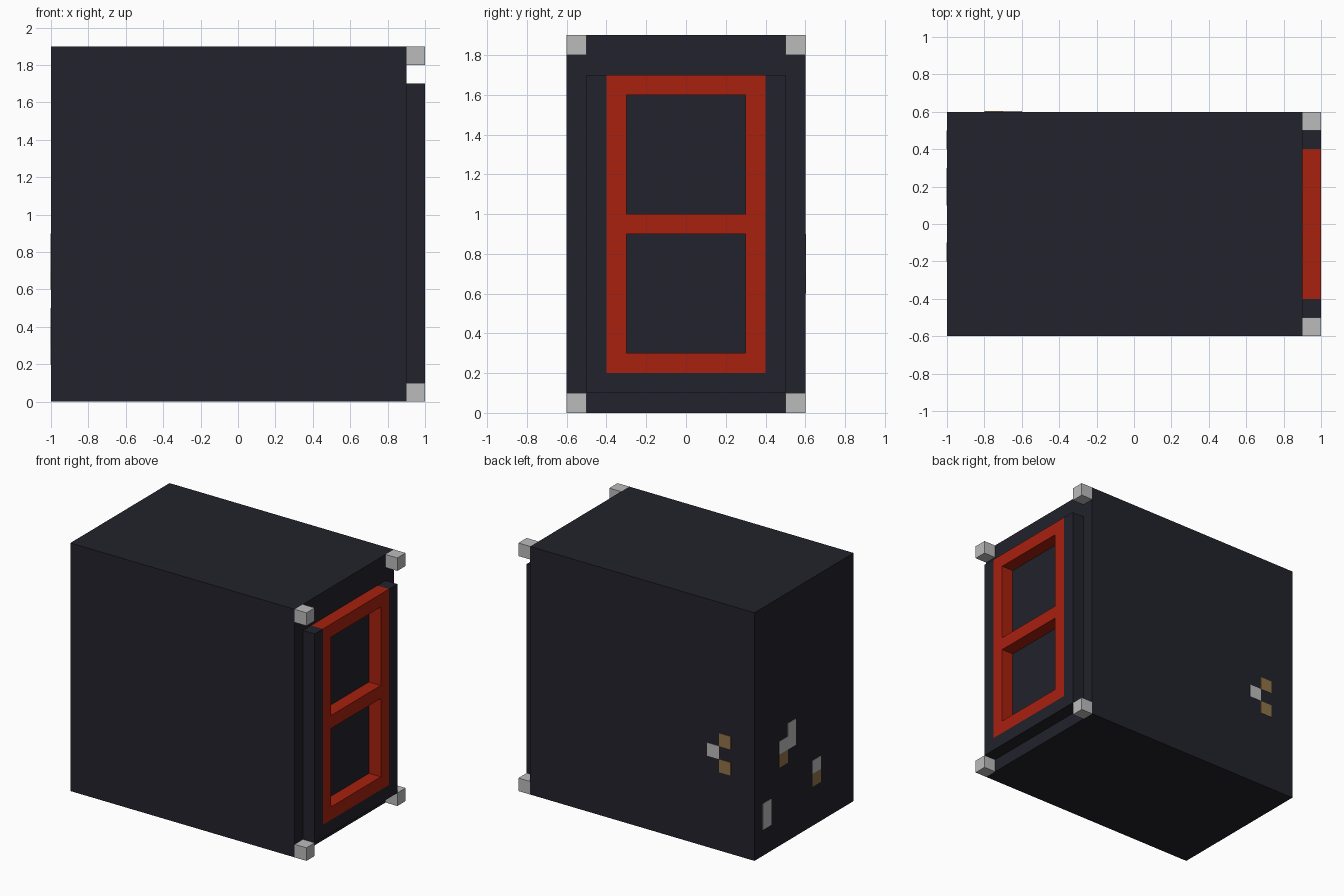
import bpy

old = bpy.data.objects.get("Cube")
if old:
    bpy.data.objects.remove(old, do_unlink=True)


def make_material(name, rgb):
    mat = bpy.data.materials.new(name)
    mat.use_nodes = True
    mat.diffuse_color = (*rgb, 1)
    mat.node_tree.nodes["Principled BSDF"].inputs["Base Color"].default_value = (*rgb, 1)
    return mat


dark = make_material("dark slate", (0.016, 0.016, 0.025))
red = make_material("brick red", (0.39, 0.015, 0.0045))
grey = make_material("light grey", (0.5, 0.5, 0.5))
brown = make_material("tan brown", (0.28, 0.17, 0.065))


def box(name, xs, ys, zs, mat):
    """Box spanning the given x, y and z ranges."""
    mid = [(a + b) / 2 for a, b in (xs, ys, zs)]
    bpy.ops.mesh.primitive_cube_add(size=1, location=mid)
    obj = bpy.context.object
    obj.name = name
    obj.scale = [b - a for a, b in (xs, ys, zs)]
    bpy.ops.object.transform_apply(location=False, rotation=False, scale=True)
    obj.data.materials.append(mat)
    return obj


U = 0.1           # block size
FACE = (0.9, 1)   # depth range of the end panel
THIN = 0.003      # thickness of surface patches

# Main body
box("body", (-1, 0.9), (-0.6, 0.6), (0, 1.9), dark)

# Corner blocks
for side, y in (("right", -0.6), ("left", 0.5)):
    for level, z in (("lower", 0), ("upper", 1.8)):
        box(f"{level}_{side}_corner", FACE, (y, y + U), (z, z + U), grey)

# Dark surround of the end panel
box("surround_sill", FACE, (-0.5, 0.5), (0.1, 0.2), dark)
for side, y in (("right", -0.5), ("left", 0.4)):
    box(f"surround_{side}_post", FACE, (y, y + U), (0.2, 1.7), dark)

# Red frame with two recessed openings
for side, y in (("right", -0.4), ("left", 0.3)):
    box(f"frame_{side}_stile", FACE, (y, y + U), (0.2, 1.7), red)
for level, z in (("bottom", 0.2), ("middle", 0.9), ("top", 1.6)):
    box(f"frame_{level}_rail", FACE, (-0.3, 0.3), (z, z + U), red)

# Coloured patches on the back: x, z of the low corner
for x, z, mat in ((-0.7, 0.7, grey), (-0.8, 0.8, brown), (-0.8, 0.6, brown)):
    box("back_patch", (x, x + U), (0.6 - THIN, 0.6 + THIN), (z, z + U), mat)

# Coloured patches on the far end: y, z of the low corner and height in blocks
for y, z, count, mat in ((0.1, 0.7, 2, grey), (0.2, 0.7, 1, grey), (0.2, 0.6, 1, brown),
                         (-0.2, 0.4, 1, grey), (-0.2, 0.3, 1, brown), (0.4, 0.2, 2, grey)):
    box("end_patch", (-1 - THIN, -1 + THIN), (y, y + U), (z, z + count * U), mat)
